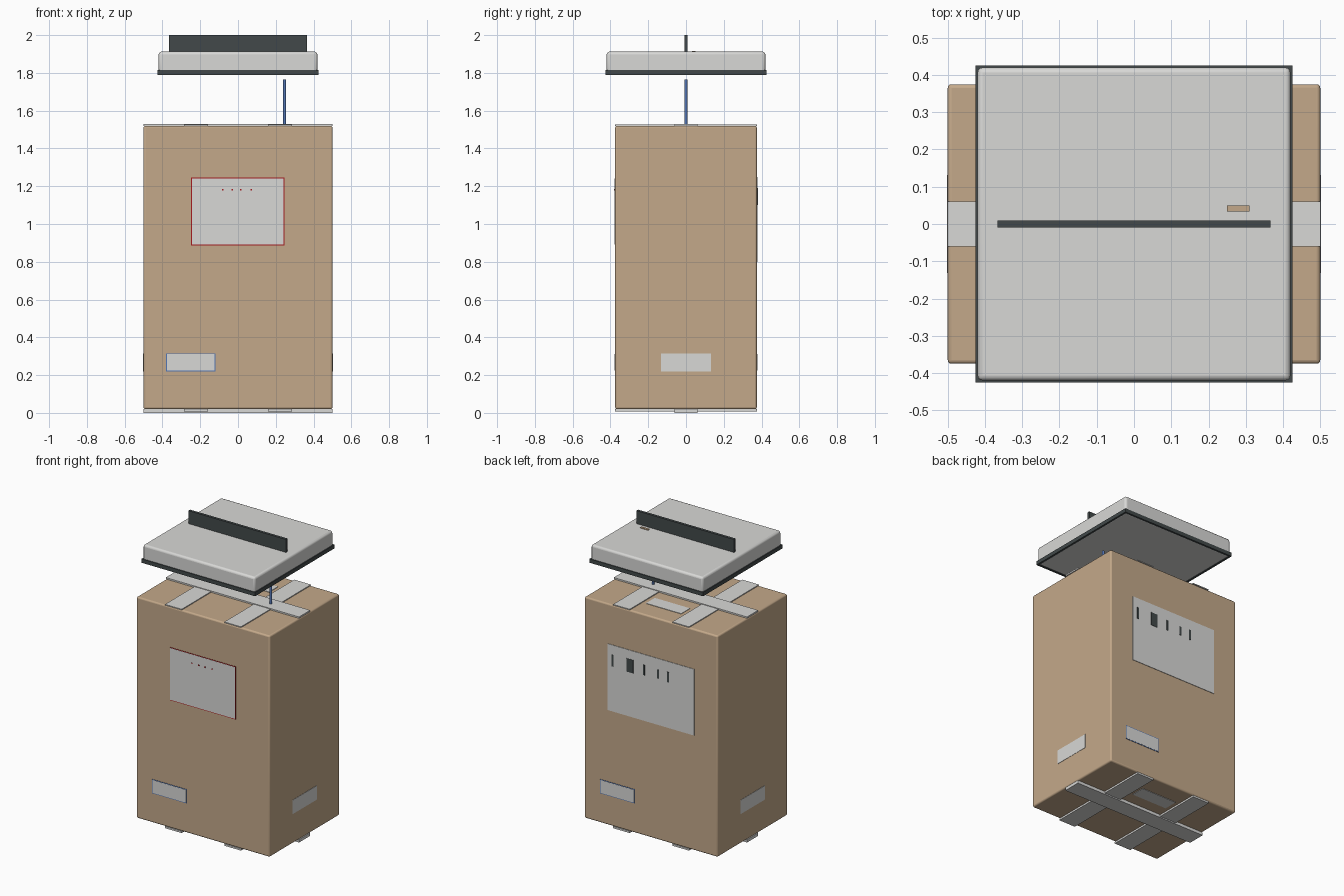
import bpy
import bmesh
from mathutils import Vector

cube = bpy.data.objects.get("Cube")
if cube:
    bpy.data.objects.remove(cube, do_unlink=True)


def material(name, rgb):
    linear = [((c / 255 + 0.055) / 1.055) ** 2.4 for c in rgb]
    mat = bpy.data.materials.new(name)
    mat.use_nodes = True
    mat.diffuse_color = (*linear, 1)
    bsdf = next(n for n in mat.node_tree.nodes if n.type == 'BSDF_PRINCIPLED')
    bsdf.inputs["Base Color"].default_value = (*linear, 1)
    bsdf.inputs["Roughness"].default_value = 0.8
    return mat


CARDBOARD = material("cardboard tan", (196, 169, 138))
WHITE = material("light grey", (216, 216, 214))
DARK = material("charcoal", (66, 73, 74))
RED = material("dark red", (165, 25, 30))
BLUE = material("steel blue", (84, 118, 180))


def finish(name, bm, mat):
    mesh = bpy.data.meshes.new(name)
    bm.to_mesh(mesh)
    bm.free()
    mesh.materials.append(mat)
    obj = bpy.data.objects.new(name, mesh)
    bpy.context.collection.objects.link(obj)
    return obj


def box(name, x, y, z, mat, bevel=0):
    """Box from (min, max) ranges, with optional rounded edges."""
    bm = bmesh.new()
    bmesh.ops.create_cube(bm, size=1)
    lo, hi = Vector((x[0], y[0], z[0])), Vector((x[1], y[1], z[1]))
    for v in bm.verts:
        v.co = (lo + hi) / 2 + v.co * (hi - lo)
    obj = finish(name, bm, mat)
    if bevel:
        mod = obj.modifiers.new("rounded edges", 'BEVEL')
        mod.width = bevel
        mod.segments = 3
        bpy.ops.object.select_all(action='DESELECT')
        bpy.context.view_layer.objects.active = obj
        obj.select_set(True)
        bpy.ops.object.shade_smooth_by_angle()
    return obj


HX, HY, BOTTOM, TOP = 0.5, 0.375, 0.02, 1.52

# Carton
box("carton", (-HX, HX), (-HY, HY), (BOTTOM, TOP), CARDBOARD, 0.01)

# Tape: two cross strips under one long strip, above and below
for side, cross_z, long_z in (("top", (TOP, TOP + 0.006), (TOP, TOP + 0.01)),
                              ("bottom", (0.008, BOTTOM), (0, BOTTOM))):
    for hand, s in (("left", 1), ("right", -1)):
        xs = sorted((0.16 * s, 0.285 * s))
        box(f"{side}_cross_tape_{hand}", xs, (-HY, HY), cross_z, WHITE)
    box(f"{side}_long_tape", (-HX, HX), (-0.06, 0.06), long_z, WHITE)


# Labels on the front and back: s is the y direction the face looks in
def wall_plate(name, s, x, z, mat, depth=0.003):
    box(name, x, sorted((s * (HY - 0.002), s * (HY + depth))), z, mat)


def bordered_label(name, s, x, z, mat, edge=0.004):
    wall_plate(name + "_border", s, x, z, mat, 0.002)
    wall_plate(name, s, (x[0] + edge, x[1] - edge), (z[0] + edge, z[1] - edge), WHITE)


bordered_label("front_large_label", -1, (-0.248, 0.246), (0.887, 1.246), RED)
bordered_label("front_small_label", -1, (-0.38, -0.12), (0.22, 0.315), BLUE)
bordered_label("back_small_label", 1, (0.12, 0.38), (0.22, 0.315), BLUE)
wall_plate("back_large_label", 1, (-0.325, 0.325), (0.8, 1.25), WHITE)

# Plain printed marks on the large labels
for i, (x, w, h) in enumerate(((0.285, 0.015, 0.08), (0.155, 0.05, 0.09),
                               (0.05, 0.012, 0.07), (-0.055, 0.015, 0.06),
                               (-0.13, 0.015, 0.07))):
    wall_plate(f"back_mark_{i + 1}", 1, (x - w / 2, x + w / 2),
               (1.145 - h / 2, 1.145 + h / 2), DARK, 0.005)
for i, x in enumerate((-0.08, -0.03, 0.015, 0.07)):
    wall_plate(f"front_mark_{i + 1}", -1, (x - 0.004, x + 0.004),
               (1.178, 1.186), RED, 0.005)

# Labels on both sides, the top and the bottom
for hand, s in (("left", 1), ("right", -1)):
    box(f"{hand}_side_label", sorted((s * (HX - 0.002), s * (HX + 0.002))),
        (-0.132, 0.132), (0.22, 0.315), WHITE)
for side, z in (("top", (TOP - 0.002, TOP + 0.003)),
                ("bottom", (BOTTOM - 0.003, BOTTOM + 0.002))):
    box(f"{side}_label", (-0.132, 0.132), (0.145, 0.24), z, WHITE)

# Thin post
bm = bmesh.new()
bmesh.ops.create_cone(bm, cap_ends=True, segments=16, radius1=0.008,
                      radius2=0.008, depth=0.245)
post = finish("post", bm, BLUE)
post.location = (0.247, 0, 1.643)
for p in post.data.polygons:
    p.use_smooth = len(p.vertices) == 4

# Raised lid with a dark rim
box("lid", (-0.42, 0.42), (-0.42, 0.42), (1.792, 1.912), WHITE, 0.014)
RIM, INNER, RIM_Z = 0.426, 0.412, (1.79, 1.816)
for name, s in (("left", 1), ("right", -1)):
    box(f"lid_rim_{name}", sorted((s * INNER, s * RIM)), (-RIM, RIM), RIM_Z, DARK)
for name, s in (("back", 1), ("front", -1)):
    box(f"lid_rim_{name}", (-INNER, INNER), sorted((s * INNER, s * RIM)), RIM_Z, DARK)

# Handle and small tab on the lid
box("lid_handle", (-0.366, 0.366), (-0.009, 0.009), (1.91, 2.0), DARK)
box("lid_tab", (0.25, 0.31), (0.033, 0.049), (1.91, 1.917), CARDBOARD)
